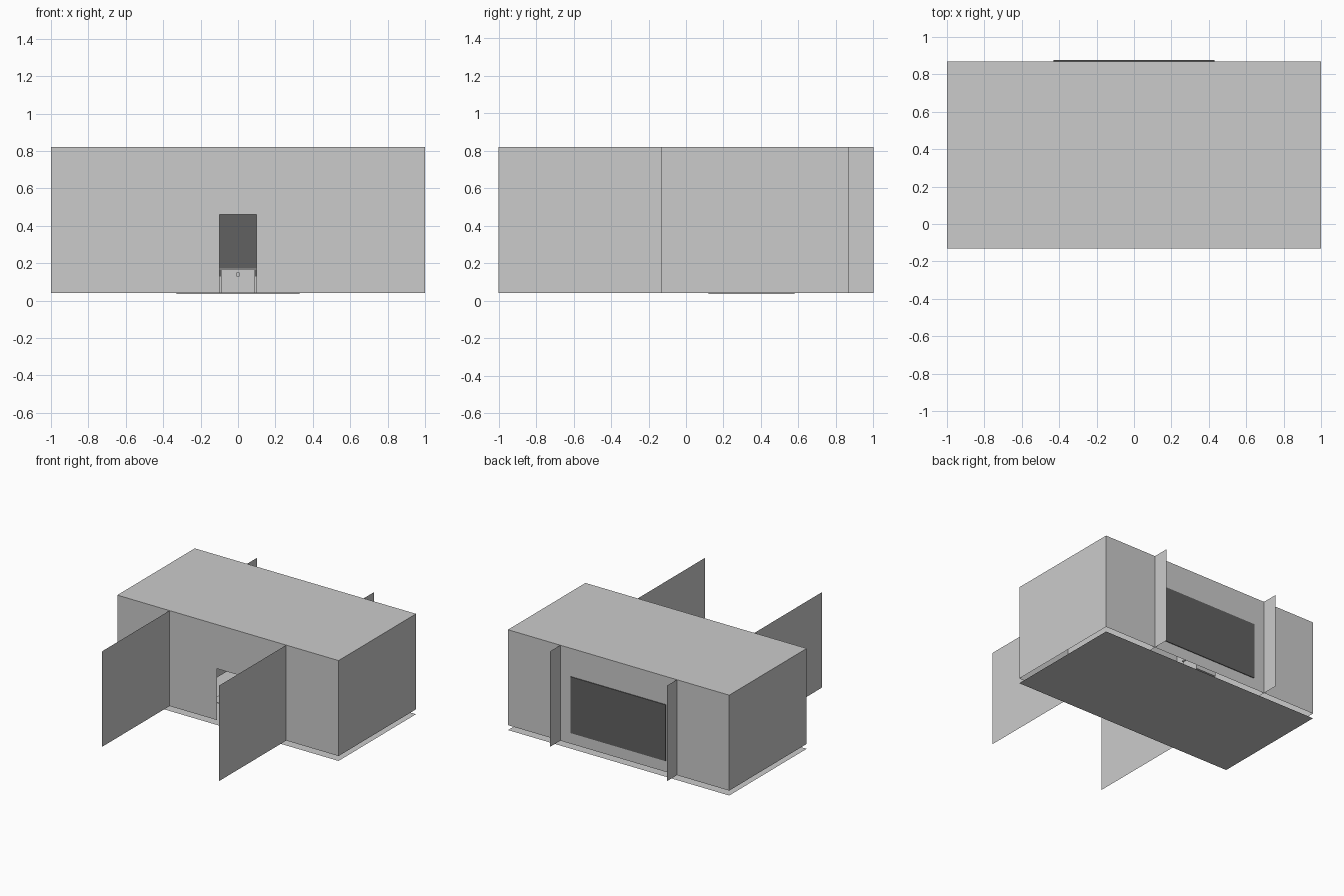
import bpy
import bmesh

cube = bpy.data.objects.get("Cube")
if cube:
    bpy.data.objects.remove(cube, do_unlink=True)


def material(name, value):
    m = bpy.data.materials.new(name)
    colour = (value, value, value, 1)
    m.diffuse_color = colour
    m.use_nodes = True
    for node in m.node_tree.nodes:
        if node.type == 'BSDF_PRINCIPLED':
            node.inputs["Base Color"].default_value = colour
            node.inputs["Roughness"].default_value = 0.8
    return m


PALE = material("pale grey", 0.6)
DARK = material("dark grey", 0.12)


def finish(name, bm, mat):
    mesh = bpy.data.meshes.new(name)
    bm.to_mesh(mesh)
    bm.free()
    mesh.materials.append(mat)
    obj = bpy.data.objects.new(name, mesh)
    bpy.context.collection.objects.link(obj)
    return obj


def sheet(name, points, mat=PALE):
    """A single flat face of no thickness."""
    bm = bmesh.new()
    bm.faces.new([bm.verts.new(p) for p in points])
    return finish(name, bm, mat)


def box(name, x, y, z, mat=PALE):
    """A block between pairs of limits on each axis."""
    bm = bmesh.new()
    bmesh.ops.create_cube(bm, size=1)
    for v in bm.verts:
        v.co = [lim[0] if c < 0 else lim[1] for c, lim in zip(v.co, (x, y, z))]
    return finish(name, bm, mat)


FRONT, BACK = -0.13, 0.87
LOW, HIGH = 0.04, 0.82
DOOR_W, DOOR_H = 0.1, 0.46

# Room shell: open underneath, doorway cut in the front wall
bm = bmesh.new()
outline = [(-1, LOW), (-DOOR_W, LOW), (-DOOR_W, DOOR_H), (DOOR_W, DOOR_H),
           (DOOR_W, LOW), (1, LOW), (1, HIGH), (-1, HIGH)]
front = [bm.verts.new((x, FRONT, z)) for x, z in outline]
bm.faces.new(front)
back = [bm.verts.new((x, BACK, z)) for x, z in
        ((-1, LOW), (1, LOW), (1, HIGH), (-1, HIGH))]
bm.faces.new(back[::-1])
fl, fr, tr, tl = front[0], front[5], front[6], front[7]
bm.faces.new((fr, back[1], back[2], tr))
bm.faces.new((back[0], fl, tl, back[3]))
bm.faces.new((tl, tr, back[2], back[3]))
finish("room_shell", bm, PALE)

# Ground sheet just below the walls
sheet("floor", [(-1, FRONT, 0), (1, FRONT, 0), (1, BACK, 0), (-1, BACK, 0)])

# Upright partitions running through the room and out at both ends
for name, x in (("right_partition", -0.527), ("left_partition", 0.527)):
    sheet(name, [(x, -1, LOW), (x, 1, LOW), (x, 1, HIGH), (x, -1, HIGH)])

# Dark panel on the back wall
box("back_panel", (-0.43, 0.43), (BACK - 0.002, BACK + 0.006), (0.13, 0.59), DARK)

# Rug and small cabinet inside
box("rug", (-0.33, 0.33), (0.12, 0.58), (0.036, 0.043))
box("cabinet_body", (-0.09, 0.09), (0.68, 0.83), (LOW, 0.163))
box("cabinet_top", (-0.098, 0.098), (0.67, 0.84), (0.163, 0.174))
box("cabinet_knob", (-0.009, 0.009), (0.665, 0.68), (0.13, 0.15))
